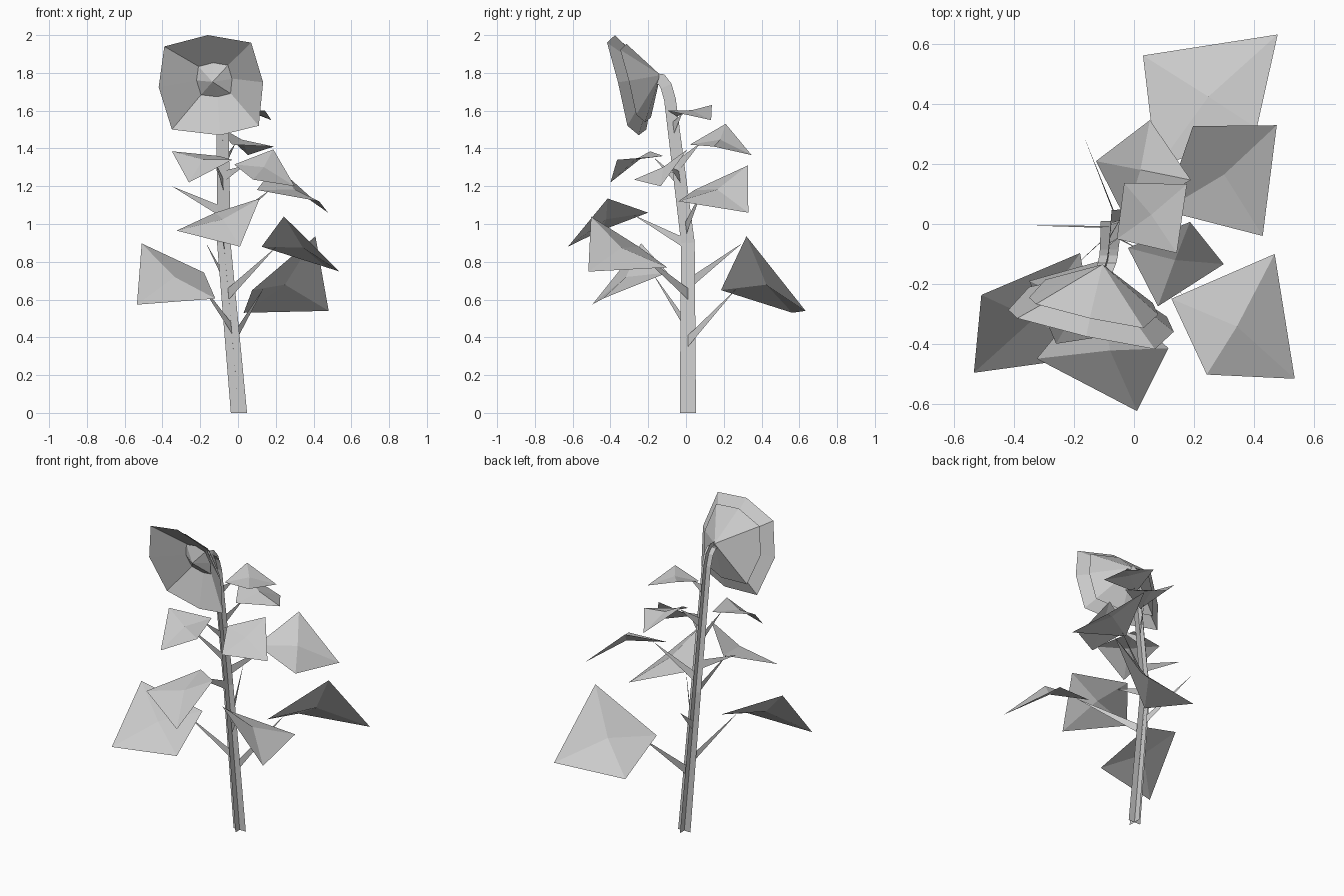
import bpy
from mathutils import Vector

old = bpy.data.objects.get("Cube")
if old:
    bpy.data.objects.remove(old, do_unlink=True)

grey = bpy.data.materials.new("plain_grey")
grey.use_nodes = True
colour = (0.6, 0.6, 0.6, 1)
grey.diffuse_color = colour
grey.node_tree.nodes["Principled BSDF"].inputs["Base Color"].default_value = colour


def add_part(name, points, faces):
    """Make one flat-shaded sheet object."""
    mesh = bpy.data.meshes.new(name)
    mesh.from_pydata([tuple(p) for p in points], [], faces)
    mesh.materials.append(grey)
    mesh.update()
    part = bpy.data.objects.new(name, mesh)
    bpy.context.scene.collection.objects.link(part)
    return part


def add_fan(name, apex, ring):
    """Triangles from a centre point to a closed ring."""
    n = len(ring)
    faces = [(0, i + 1, (i + 1) % n + 1) for i in range(n)]
    return add_part(name, [apex] + list(ring), faces)


# Stem: two crossed ribbons along a leaning, nodding path
path = [Vector(p) for p in (
    (0.005, 0.01, 0), (-0.075, 0.01, 0.9), (-0.083, -0.085, 1.66),
    (-0.085, -0.105, 1.73), (-0.09, -0.13, 1.765), (-0.105, -0.17, 1.77))]
half_widths = (0.043, 0.036, 0.031, 0.031, 0.031, 0.03)


def stem_at(z):
    for a, b in zip(path, path[1:]):
        if a.z <= z <= b.z:
            return a.lerp(b, (z - a.z) / (b.z - a.z))
    return path[-1].copy()


def add_ribbon(name, sideways):
    points = []
    for i, p in enumerate(path):
        run = path[min(i + 1, len(path) - 1)] - path[max(i - 1, 0)]
        if sideways:
            across = Vector((1, 0, 0))
        elif i == 0:
            across = Vector((0, 1, 0))
        else:
            across = Vector((0, run.z, -run.y)).normalized()
        points += [p - across * half_widths[i], p + across * half_widths[i]]
    faces = [(2 * i, 2 * i + 1, 2 * i + 3, 2 * i + 2) for i in range(len(path) - 1)]
    add_part(name, points, faces)


add_ribbon("stem_wide_ribbon", True)
add_ribbon("stem_deep_ribbon", False)


# Leaf stalks: thin upright tapering cards
def add_stalk(name, base_z, tip):
    low = stem_at(base_z)
    high = stem_at(base_z + 0.06)
    add_part(name, [low, high, tip], [(0, 1, 2)])


# Leaves: four-cornered sheets folded around a centre point
def add_leaf(name, base_z, inner, side_a, tip, side_b):
    corners = [Vector(c) for c in (inner, side_a, tip, side_b)]
    centre = sum(corners, Vector()) / 4 + Vector((0, 0, 0.015))
    add_fan(name + "_leaf", centre, corners)
    add_stalk(name + "_stalk", base_z, corners[0].lerp(centre, 0.35))


add_leaf("low_back", 0.35, (0.075, 0.185, 0.65), (0.03, 0.563, 0.53),
         (0.48, 0.633, 0.54), (0.41, 0.32, 0.935))
add_leaf("low_right", 0.42, (-0.18, -0.097, 0.743), (-0.51, -0.237, 0.897),
         (-0.535, -0.497, 0.573), (-0.12, -0.44, 0.605))
add_leaf("low_left", 0.6, (0.125, -0.25, 0.88), (0.243, -0.503, 1.04),
         (0.537, -0.517, 0.748), (0.47, -0.1, 0.77))
add_leaf("middle_front", 0.86, (-0.12, -0.2, 1.06), (-0.325, -0.45, 0.965),
         (0.01, -0.625, 0.88), (0.115, -0.415, 1.135))
add_leaf("middle_left", 0.95, (0.1, 0.045, 1.18), (0.197, 0.327, 1.31),
         (0.477, 0.33, 1.06), (0.43, -0.04, 1.12))
add_leaf("upper_right", 1.18, (-0.1, -0.12, 1.36), (-0.35, -0.19, 1.385),
         (-0.26, -0.4, 1.22), (-0.03, -0.365, 1.34))
add_leaf("upper_left", 1.22, (-0.02, -0.08, 1.315), (0.08, -0.275, 1.235),
         (0.3, -0.134, 1.2), (0.187, 0.007, 1.395))
add_leaf("upper_back", 1.28, (-0.03, 0.02, 1.42), (-0.127, 0.21, 1.53),
         (0.053, 0.347, 1.365), (0.19, 0.147, 1.41))
add_leaf("top", 1.48, (-0.057, -0.05, 1.57), (-0.033, 0.137, 1.63),
         (0.177, 0.133, 1.55), (0.143, -0.097, 1.6))

# Two bare stalks
add_stalk("bare_right_stalk", 1.03, Vector((-0.35, -0.005, 1.2)))
add_stalk("bare_back_stalk", 0.65, Vector((-0.17, 0.3, 0.9)))

# Flower head: petal bowl, smaller bract cone behind, raised seed disc inside
rim = [Vector(p) for p in (
    (-0.16, -0.376, 2), (0.07, -0.418, 1.96), (0.133, -0.36, 1.75),
    (0.11, -0.31, 1.52), (-0.095, -0.25, 1.47), (-0.35, -0.21, 1.5),
    (-0.42, -0.287, 1.725), (-0.39, -0.315, 1.94))]
petal_apex = Vector((-0.115, -0.16, 1.78))
bract_apex = Vector((-0.105, -0.135, 1.788))
facing = Vector((-0.22, -0.95, -0.22)).normalized()
add_fan("petals", petal_apex, rim)
add_fan("bracts", bract_apex, [bract_apex.lerp(p + Vector((0, 0.01, 0)), 0.78) for p in rim])
disc_ring = [petal_apex.lerp(p, 0.34) + facing * 0.004 for p in rim]
disc_centre = sum(disc_ring, Vector()) / len(disc_ring)
add_fan("seed_disc", disc_centre + facing * 0.05, disc_ring)
